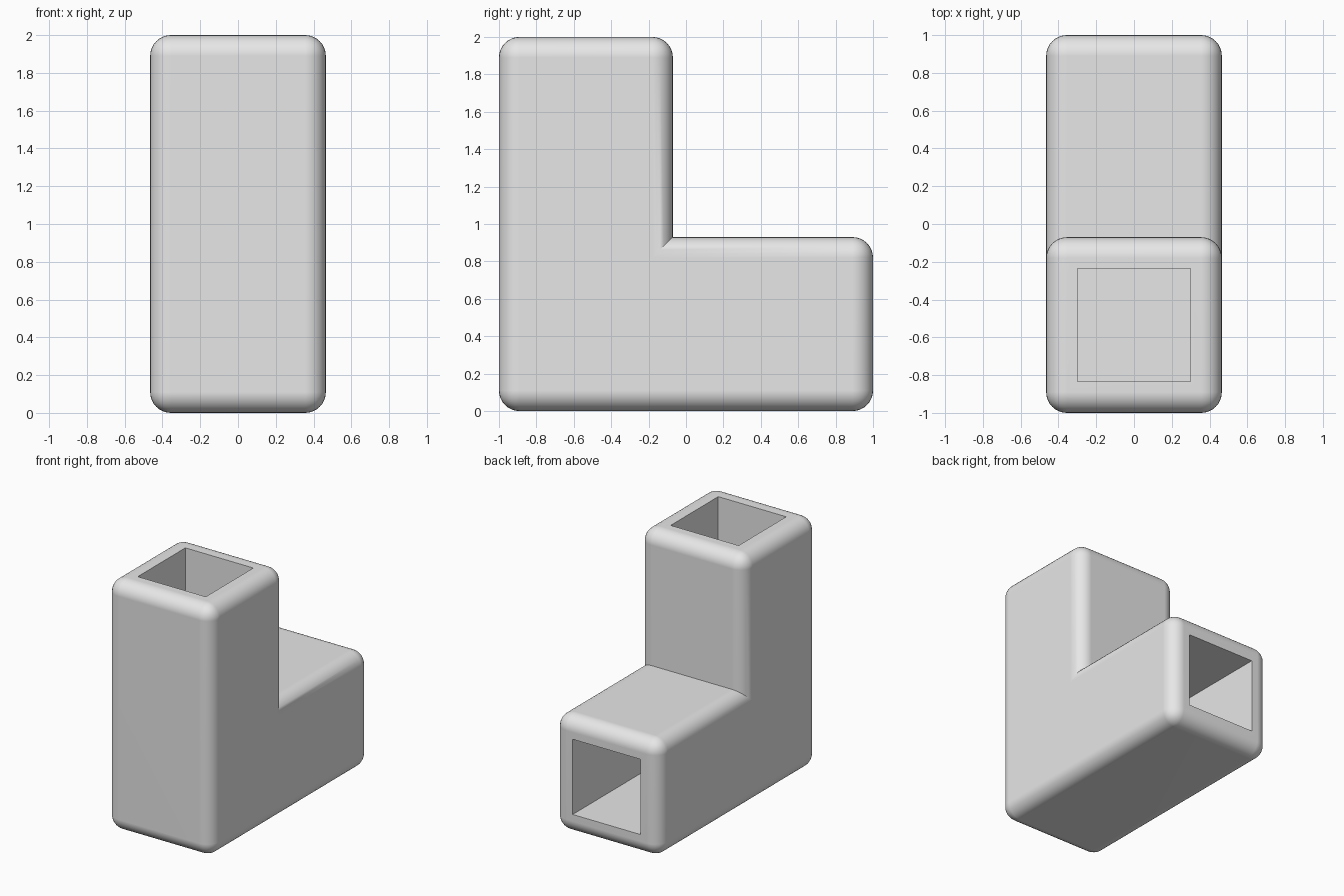
import bpy
import bmesh
import math

cube = bpy.data.objects.get("Cube")
if cube:
    bpy.data.objects.remove(cube, do_unlink=True)

HALF = 0.465          # half width of each square arm
SIZE = 2 * HALF
BORE = 0.3            # half width of the square bore
ROUND = 0.11          # edge rounding
LENGTH = 2.0

grey = bpy.data.materials.new("light grey")
grey.use_nodes = True
grey.diffuse_color = (0.8, 0.8, 0.8, 1)
grey.node_tree.nodes["Principled BSDF"].inputs["Base Color"].default_value = (0.8, 0.8, 0.8, 1)


def elbow(name, half, end, rounding=0.0):
    """L-shaped square bar around the arm centre lines, ending at distance end."""
    lo, hi = HALF - half, HALF + half
    outline = [(lo, lo), (end, lo), (end, hi), (hi, hi), (hi, end), (lo, end)]
    bm = bmesh.new()
    verts = [bm.verts.new((-half, y - 1, z)) for y, z in outline]
    face = bm.faces.new(verts)
    out = bmesh.ops.extrude_face_region(bm, geom=[face])
    moved = [v for v in out["geom"] if isinstance(v, bmesh.types.BMVert)]
    bmesh.ops.translate(bm, verts=moved, vec=(2 * half, 0, 0))
    bmesh.ops.recalc_face_normals(bm, faces=bm.faces[:])
    if rounding:
        # Round every edge except the inner corner crease
        def is_crease(edge):
            return all(abs(v.co.y - (hi - 1)) < 1e-4 and abs(v.co.z - hi) < 1e-4
                       for v in edge.verts)
        edges = [e for e in bm.edges if not is_crease(e)]
        bmesh.ops.bevel(bm, geom=edges, offset=rounding, offset_type='OFFSET',
                        segments=8, profile=0.5, affect='EDGES', clamp_overlap=False)
    mesh = bpy.data.meshes.new(name)
    bm.to_mesh(mesh)
    bm.free()
    mesh.materials.append(grey)
    obj = bpy.data.objects.new(name, mesh)
    bpy.context.scene.collection.objects.link(obj)
    return obj


# Rounded elbow body and the bore running through both arms
body = elbow("elbow_pipe", HALF, LENGTH, ROUND)
cutter = elbow("bore_cutter", BORE, LENGTH + 0.2)
cutter.hide_render = True

cut = body.modifiers.new("bore", 'BOOLEAN')
cut.operation = 'DIFFERENCE'
cut.solver = 'EXACT'
cut.object = cutter

bpy.ops.object.select_all(action='DESELECT')
body.select_set(True)
bpy.context.view_layer.objects.active = body
bpy.ops.object.modifier_apply(modifier=cut.name)
bpy.data.objects.remove(cutter, do_unlink=True)

# Smooth roundings, crisp bore and crease
bpy.ops.object.shade_smooth_by_angle(angle=math.radians(30))
weighted = body.modifiers.new("flat_faces", 'WEIGHTED_NORMAL')
weighted.keep_sharp = True
